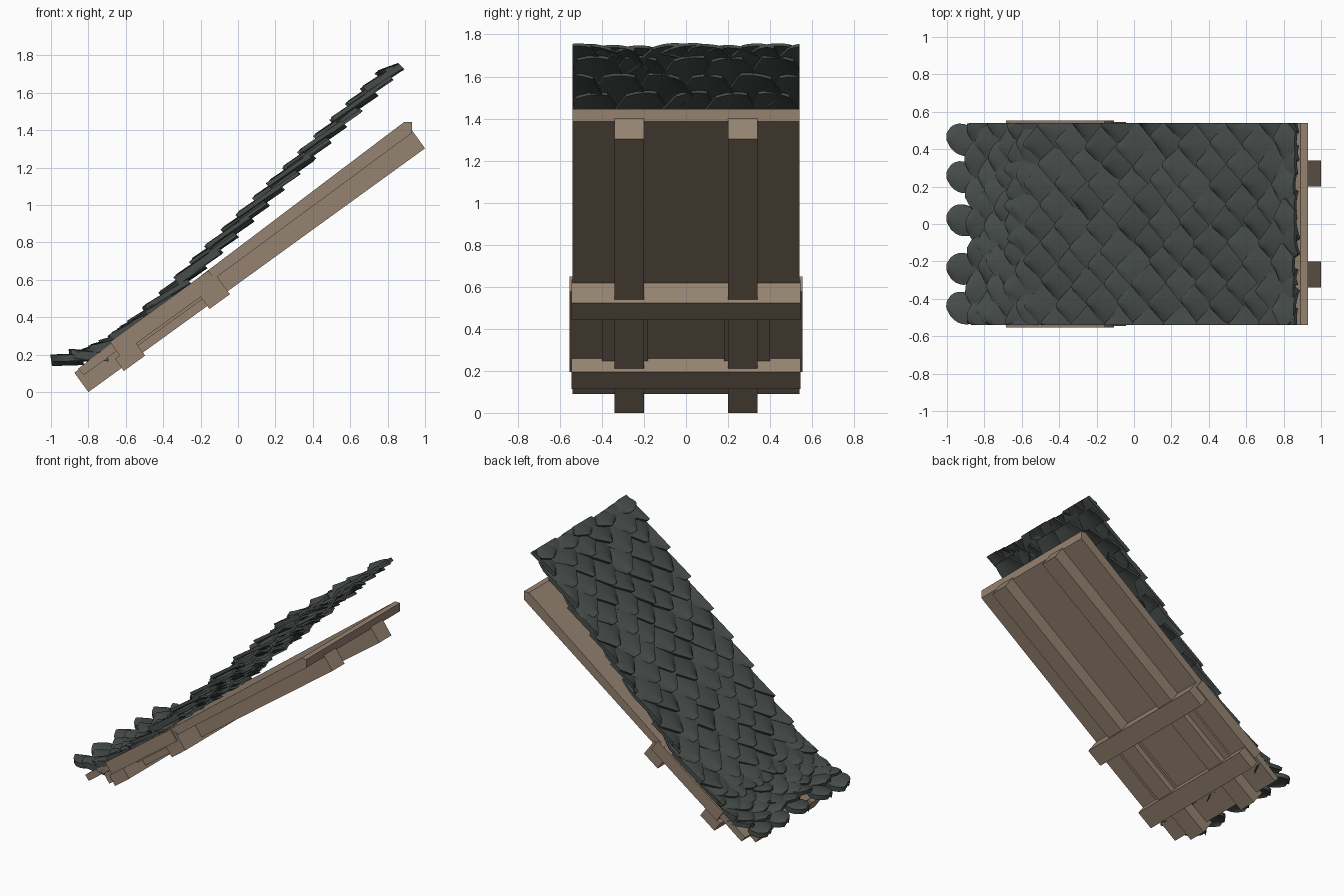
import bpy, bmesh, math, random
from mathutils import Vector

if "Cube" in bpy.data.objects:
    bpy.data.objects.remove(bpy.data.objects["Cube"])
random.seed(4)


def material(name, rgb):
    m = bpy.data.materials.new(name)
    m.diffuse_color = (*rgb, 1)
    m.use_nodes = True
    m.node_tree.nodes["Principled BSDF"].inputs["Base Color"].default_value = m.diffuse_color
    return m


WOOD = material("weathered_wood", (0.30, 0.225, 0.165))
SLATE = material("dark_slate", (0.062, 0.074, 0.068))
ANG = math.radians(35.9)
C, S = math.cos(ANG), math.sin(ANG)


def finish(bm, name, mat):
    bmesh.ops.recalc_face_normals(bm, faces=bm.faces)
    me = bpy.data.meshes.new(name)
    bm.to_mesh(me)
    bm.free()
    me.materials.append(mat)
    ob = bpy.data.objects.new(name, me)
    bpy.context.collection.objects.link(ob)
    return ob


def prism(name, pts, y0, y1):
    """Extrude an x-z profile from y0 to y1."""
    bm = bmesh.new()
    f = bm.faces.new([bm.verts.new((x, y0, z)) for x, z in pts])
    r = bmesh.ops.extrude_face_region(bm, geom=[f])
    for v in r["geom"]:
        if isinstance(v, bmesh.types.BMVert):
            v.co.y = y1
    return finish(bm, name, WOOD)


def slope(u, v):
    return (-0.80 + C * u - S * v, S * u + C * v)


def beam(name, u0, u1, v0, v1, y0, y1):
    return prism(name, [slope(u0, v0), slope(u1, v0), slope(u1, v1), slope(u0, v1)], y0, y1)


# Wooden frame: deck, rafters, cross battens and lower backing
prism("deck_board", [(-0.825, 0.09), (0.93, 1.385), (0.93, 1.445), (0.89, 1.445), (-0.855, 0.125)], -0.54, 0.54)
for y in (-0.27, 0.27):
    beam("rafter", 0, 2.222, 0, 0.128, y - 0.07, y + 0.07)
    beam("rafter_backing", 0.3, 0.85, 0.045, 0.08, y - 0.13 if y < 0 else y - 0.09, y + 0.09 if y < 0 else y + 0.13)
beam("upper_batten", 0.785, 0.92, -0.02, 0.118, -0.545, 0.545)
beam("lower_batten", 0.22, 0.36, -0.02, 0.06, -0.545, 0.545)
beam("lower_panel", 0.25, 0.90, 0.06, 0.15, -0.553, 0.553)

# Centre line of the slate sheet, from the eave upwards
PATH = [Vector(p) for p in ((-1.0, 0.175), (-0.8, 0.205), (-0.66, 0.28), (-0.5, 0.41), (-0.39, 0.51), (0.85, 1.765))]


def path_at(d):
    for a, b in zip(PATH, PATH[1:]):
        n = (b - a).length
        if d <= n or b is PATH[-1]:
            t = (b - a) / n
            return a + t * d, t
        d -= n


def add_slate(bm, d, y, length, half, lift, thick, rounded):
    """One domed slate whose lower tip lies at distance d on the path."""
    n, m = 8, 6
    skew = random.uniform(-0.04, 0.04)
    twist = random.uniform(-0.015, 0.015)
    p, t = path_at(d + length * 0.4)
    nrm = Vector((-t.y, t.x))
    layers = []
    for k in (0, 1):
        rows = []
        for i in range(n + 1):
            b = i / n                     # 0 at lower tip, 1 at upper end
            if rounded:
                w = math.sqrt(max(0.06, 1 - (2 * b - 1) ** 2))
            else:
                w = 0.16 + 0.84 * min(1, b / 0.45) if b < 0.45 else 1 - 0.45 * (b - 0.45) / 0.55
            row = []
            for j in range(m + 1):
                a = 2 * j / m - 1
                yy = y + half * w * a + skew * (0.5 - b)
                yy = max(-0.54, min(0.54, yy))
                h = lift * (0.5 - b) + 0.014 * (1 - a * a) + twist * a - k * thick
                q = p + t * (length * (b - 0.4)) + nrm * h
                row.append(bm.verts.new((q.x, yy, q.y)))
            rows.append(row)
        layers.append(rows)
    top, bot = layers
    for i in range(n):
        for j in range(m):
            bm.faces.new((top[i][j], top[i][j + 1], top[i + 1][j + 1], top[i + 1][j]))
            bm.faces.new((bot[i][j], bot[i + 1][j], bot[i + 1][j + 1], bot[i][j + 1]))
        for j in (0, m):
            bm.faces.new((top[i][j], top[i + 1][j], bot[i + 1][j], bot[i][j]))
    for i in (0, n):
        for j in range(m):
            bm.faces.new((top[i][j], bot[i][j], bot[i][j + 1], top[i][j + 1]))


def smooth(ob):
    bpy.ops.object.select_all(action='DESELECT')
    ob.select_set(True)
    bpy.context.view_layer.objects.active = ob
    bpy.ops.object.shade_smooth_by_angle(angle=math.radians(35))


# Large pointed slates up the slope in staggered rows
total = sum((b - a).length for a, b in zip(PATH, PATH[1:]))
bm = bmesh.new()
row, d = 0, 0.36
while d < total - 0.1:
    length = min(0.27, total - d)
    ys = [0.216 * (k - 2) for k in range(5)] if row % 2 else [0.216 * (k - 2.5) for k in range(6)]
    for y in ys:
        j = random.uniform(-0.015, 0.015)
        add_slate(bm, d + j, y + j, length - max(j, 0), 0.135, 0.05, 0.018, False)
    row, d = row + 1, d + 0.118
smooth(finish(bm, "roof_slates", SLATE))

# Small rounded slates at the eave, first row spaced apart
bm = bmesh.new()
for y in (-0.45, -0.24, 0.02, 0.25, 0.45):
    add_slate(bm, 0.0, y, 0.17, 0.085, 0.02, 0.035, True)
for r in range(6):
    for k in range(6 if r % 2 else 7):
        y = (k - (2.5 if r % 2 else 3)) * 0.172
        add_slate(bm, 0.11 + r * 0.062 + random.uniform(-0.015, 0.015), y, 0.19, 0.11, 0.045, 0.028, True)
smooth(finish(bm, "eave_slates", SLATE))
